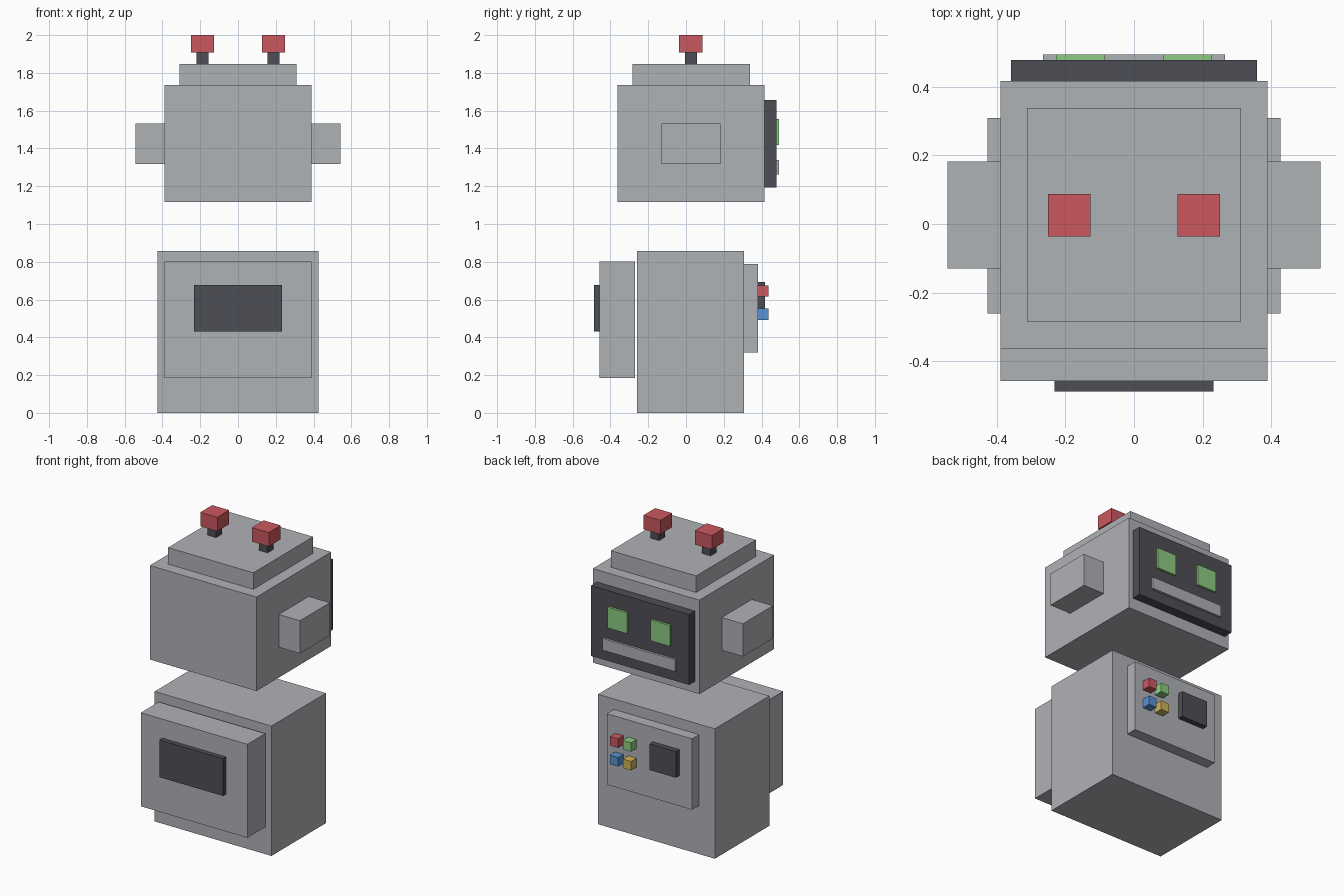
import bpy
import bmesh
from mathutils import Matrix, Vector

cube = bpy.data.objects.get("Cube")
if cube:
    bpy.data.objects.remove(cube, do_unlink=True)


def material(name, r, g, b):
    mat = bpy.data.materials.new(name)
    mat.use_nodes = True
    mat.diffuse_color = (r, g, b, 1)
    mat.node_tree.nodes["Principled BSDF"].inputs["Base Color"].default_value = (r, g, b, 1)
    return mat


grey = material("light grey", 0.43, 0.445, 0.47)
dark = material("dark grey", 0.076, 0.076, 0.093)
red = material("red", 0.597, 0.098, 0.114)
green = material("green", 0.266, 0.604, 0.223)
blue = material("blue", 0.098, 0.288, 0.645)
yellow = material("yellow", 0.617, 0.462, 0.098)


def box(name, mat, x, y, z):
    """Box spanning the (low, high) ranges on each axis."""
    low, high = (Vector(corner) for corner in zip(x, y, z))
    bm = bmesh.new()
    scale = Matrix.Diagonal((*(high - low), 1))
    bmesh.ops.create_cube(bm, size=1, matrix=scale)
    mesh = bpy.data.meshes.new(name)
    bm.to_mesh(mesh)
    bm.free()
    mesh.materials.append(mat)
    obj = bpy.data.objects.new(name, mesh)
    obj.location = (low + high) / 2
    bpy.context.collection.objects.link(obj)
    return obj


def wide(half):
    return (-half, half)


def pair(name, mat, x, y, z):
    """The same box on the left (+x) and the right (-x)."""
    box("left_" + name, mat, x, y, z)
    box("right_" + name, mat, (-x[1], -x[0]), y, z)


# Body and the pack floating behind it
box("body", grey, wide(0.426), (-0.26, 0.308), (0, 0.857))
box("pack", grey, wide(0.389), (-0.457, -0.271), (0.185, 0.802))
box("pack_screen", dark, wide(0.232), (-0.488, -0.457), (0.431, 0.677))

# Chest panel with its screen
box("chest_panel", grey, wide(0.311), (0.308, 0.381), (0.32, 0.788))
box("chest_screen", dark, (-0.218, -0.027), (0.381, 0.417), (0.52, 0.693))

# Chest buttons in a two by two grid
buttons = [[("red", red), ("green", green)], [("blue", blue), ("yellow", yellow)]]
for row, line in enumerate(buttons):
    for column, (colour, mat) in enumerate(line):
        x = 0.19 - 0.095 * column
        z = 0.615 - 0.123 * row
        box(colour + "_button", mat, (x, x + 0.06), (0.381, 0.437), (z, z + 0.06))

# Head, its raised top and the ears
box("head", grey, wide(0.389), (-0.363, 0.416), (1.117, 1.737))
box("head_top", grey, wide(0.311), (-0.284, 0.338), (1.737, 1.846))
pair("ear", grey, (0.389, 0.543), (-0.13, 0.182), (1.317, 1.533))

# Face plate with eyes and mouth
box("face_plate", dark, wide(0.358), (0.416, 0.478), (1.193, 1.657))
pair("eye", green, (0.085, 0.227), (0.478, 0.493), (1.418, 1.556))
box("mouth", grey, wide(0.265), (0.478, 0.493), (1.262, 1.339))

# Antennae
pair("antenna_stem", dark, (0.157, 0.219), (-0.005, 0.057), (1.846, 1.908))
pair("antenna_tip", red, (0.126, 0.25), (-0.036, 0.088), (1.908, 2))
